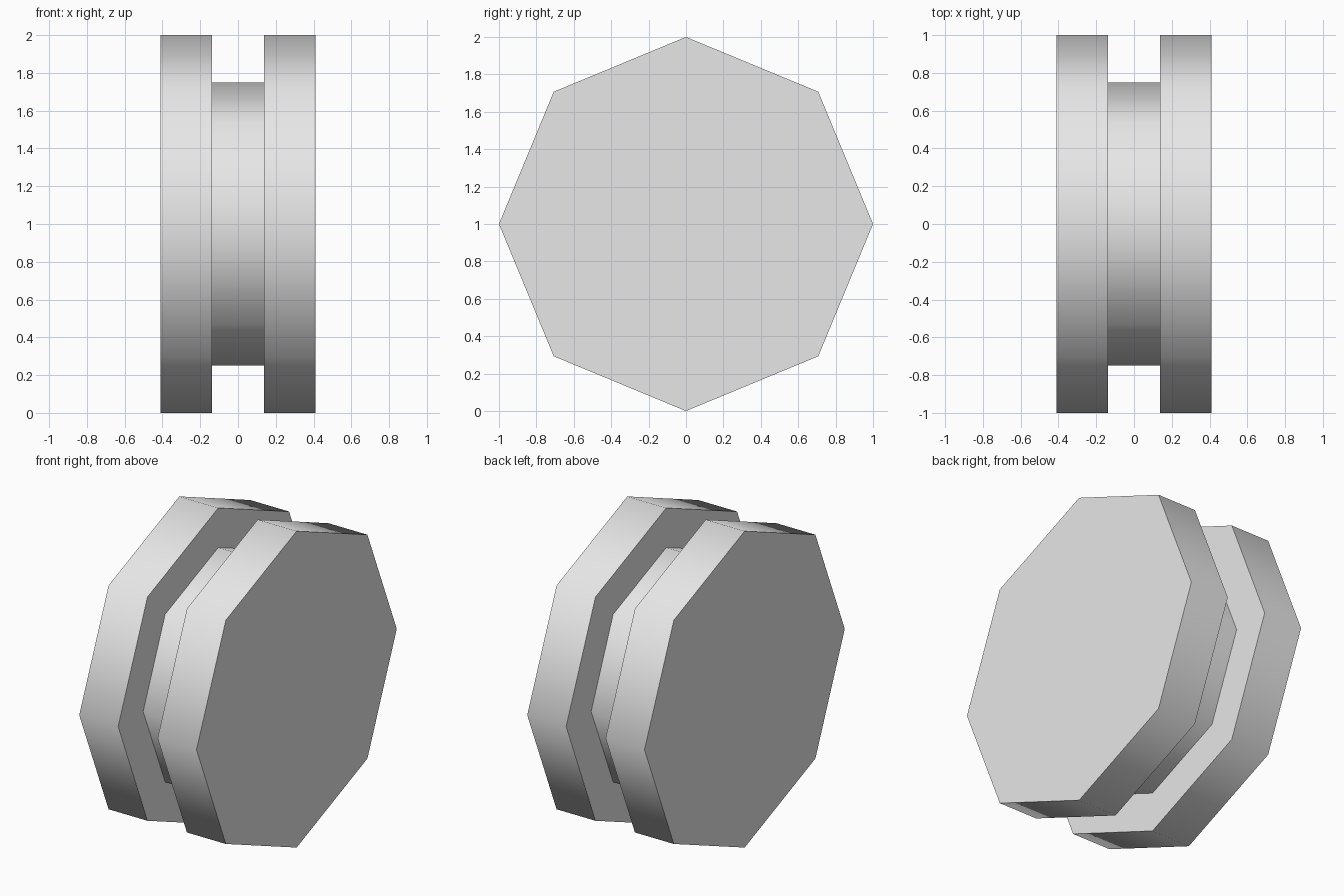
import bpy
import math
from mathutils import Matrix

cube = bpy.data.objects.get("Cube")
if cube:
    bpy.data.objects.remove(cube, do_unlink=True)

SIDES = 8
RIM_RADIUS = 1.0
HUB_RADIUS = 0.75
OUTER_X = 0.41
INNER_X = 0.138

grey = bpy.data.materials.new("light_grey")
grey.use_nodes = True
colour = (0.8, 0.8, 0.8, 1)
grey.diffuse_color = colour
grey.node_tree.nodes["Principled BSDF"].inputs["Base Color"].default_value = colour


def disc(name, radius, x_min, x_max):
    """Eight-sided disc along x, with a corner at the top and smooth rim."""
    bpy.ops.mesh.primitive_cylinder_add(
        vertices=SIDES, radius=radius, depth=x_max - x_min)
    obj = bpy.context.object
    obj.name = name
    obj.data.transform(Matrix.Rotation(math.pi / 2, 4, "Y"))
    obj.location = ((x_min + x_max) / 2, 0, RIM_RADIUS)
    obj.data.materials.append(grey)
    bpy.ops.object.shade_smooth_by_angle(angle=math.radians(60))
    return obj


# Two wide discs joined by a narrower hub
disc("left_disc", RIM_RADIUS, INNER_X, OUTER_X)
disc("right_disc", RIM_RADIUS, -OUTER_X, -INNER_X)
disc("hub", HUB_RADIUS, -INNER_X, INNER_X)
